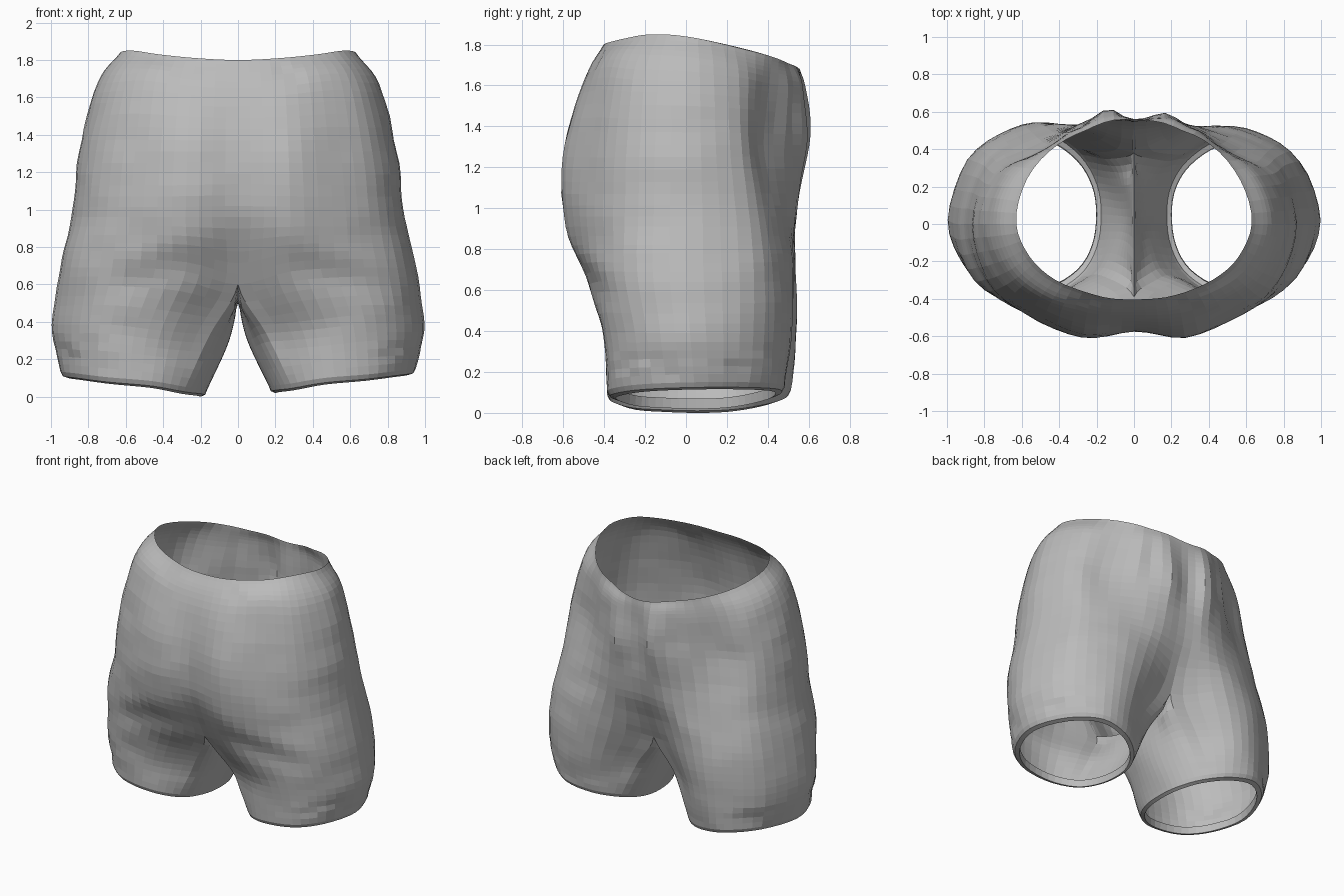
import bpy, bmesh, math
from mathutils import Vector, noise

if "Cube" in bpy.data.objects:
    bpy.data.objects.remove(bpy.data.objects["Cube"], do_unlink=True)

STEPS_DOWN, STEPS_ROUND = 6, 4
CROTCH = 4  # guide level where the trunk splits into legs

# Vertical guide curves from waist to hem, ordered front seam -> side -> back seam
front_seam = [(0, -.405, 1.79), (0, -.485, 1.64), (0, -.565, 1.3), (0, -.555, .95), (0, -.39, .59), (.15, -.28, .33), (.28, -.28, .06)]
front_panel = [(.22, -.38, 1.8), (.25, -.475, 1.65), (.27, -.59, 1.3), (.28, -.595, .95), (.28, -.495, .66), (.41, -.385, .35), (.46, -.38, .09)]
front_corner = [(.42, -.3, 1.82), (.5, -.39, 1.68), (.55, -.465, 1.3), (.58, -.485, .95), (.6, -.445, .68), (.68, -.39, .38), (.7, -.36, .11)]
front_side = [(.56, -.175, 1.84), (.67, -.25, 1.67), (.76, -.29, 1.3), (.8, -.3, .95), (.85, -.3, .68), (.89, -.25, .38), (.87, -.22, .13)]
side_seam = [(.63, 0, 1.83), (.755, 0, 1.66), (.85, 0, 1.3), (.89, 0, .95), (.95, 0, .68), (.995, .02, .38), (.95, .04, .14)]
back_side = [(.57, .24, 1.78), (.67, .26, 1.63), (.75, .27, 1.3), (.8, .31, .95), (.86, .33, .68), (.89, .33, .38), (.85, .31, .14)]
back_groove = [(.41, .42, 1.73), (.46, .41, 1.6), (.53, .38, 1.3), (.6, .44, .95), (.64, .485, .68), (.66, .49, .38), (.66, .47, .13)]
back_panel = [(.21, .52, 1.69), (.22, .55, 1.58), (.23, .56, 1.3), (.27, .53, .95), (.35, .52, .66), (.43, .5, .35), (.45, .46, .1)]
back_seam = [(0, .555, 1.66), (0, .56, 1.56), (0, .555, 1.3), (0, .52, .95), (0, .38, .58), (.16, .34, .33), (.28, .35, .07)]
OUTER = [front_seam, front_panel, front_corner, front_side, side_seam,
         back_side, back_groove, back_panel, back_seam]

# Inner leg guides from crotch to hem, ordered back -> front
INNER = [[(0, .22, .51), (.08, .2, .3), (.19, .21, .05)],
         [(0, .03, .49), (.05, .04, .29), (.165, .05, .045)],
         [(0, -.19, .51), (.08, -.12, .3), (.19, -.13, .05)]]


def spline(pts, steps, before=None, after=None):
    """Smooth curve through pts, with optional phantom end points."""
    pts = [Vector(p) for p in pts]
    ext = [before or 2 * pts[0] - pts[1]] + pts + [after or 2 * pts[-1] - pts[-2]]
    out = []
    for a, b, c, d in zip(ext, ext[1:], ext[2:], ext[3:]):
        for k in range(steps):
            t = k / steps
            out.append(b + .5 * t * (c - a + t * (2 * a - 5 * b + 4 * c - d + t * (3 * (b - c) + d - a))))
    return out + [pts[-1]]


def flip(v):
    return Vector((-v.x, v.y, v.z))


def bump(x, centre, width):
    return math.exp(-((x - centre) / width) ** 2)


def ring_rows():
    """Cross-sections of one half: open arcs on the trunk, closed rings on the leg."""
    outer = [spline(c, STEPS_DOWN) for c in OUTER]
    inner = [spline(c, STEPS_DOWN) for c in INNER]
    split = CROTCH * STEPS_DOWN
    rows = []
    for r in range(len(outer[0])):
        o = [c[r] for c in outer]
        start, end = flip(o[1]), flip(o[-2])
        if r >= split:
            i = [c[r - split] for c in inner]
            s = (r - split) / (len(outer[0]) - 1 - split)
            start, end = start.lerp(i[-1], s), end.lerp(i[0], s)
        row = spline(o, STEPS_ROUND, start, end)
        if r >= split:
            loop = spline([o[-1]] + i + [o[0]], STEPS_ROUND, o[-2], o[1])[1:-1]
            for p in loop:
                p.x = 0 if r == split else max(p.x, .01)
            row += loop
        rows.append(row)
    # Hem folded inward and up inside the leg
    hem = rows[-1]
    mid = sum(hem, Vector()) / len(hem)
    for scale, lift in ((.97, -.025), (.9, -.035), (.89, .015)):
        rows.append([Vector((mid.x + (p.x - mid.x) * scale, mid.y + (p.y - mid.y) * scale, p.z + lift)) for p in hem])
    return rows, split


def wrinkle(p):
    """Cloth folds: gathers at the waist, sags at the thigh, creases at the hem."""
    if p.z < .15:
        return p
    out = Vector((p.x - math.copysign(.45, p.x) * min(1, abs(p.x) / .45), p.y, 0))
    if out.length < .01:
        return p
    out.normalize()
    amount = .007 * noise.noise(Vector((p.x * 5, p.y * 5, p.z * 7)))
    x = abs(p.x)
    if p.y > .2:
        # The gathers are fuller on the right side
        gather = bump(p.z, 1.38, .24)
        fold = .045 * bump(p.x, -.13, .07) + .02 * bump(p.x, .17, .07)
        amount += gather * (fold - .015 * bump(x, .27, .04) + .012 * bump(x, .35, .04))
    else:
        amount -= .015 * bump(p.z, 1.72, .05) * (bump(x, .22, .03) + bump(x, .32, .03))
        sag = p.z - .7 + .25 * (x - .4)
        amount += .011 * (bump(sag, .08, .07) - bump(sag, -.06, .07)) * bump(x, .5, .3)
    crease = noise.noise(Vector((p.x * 9, p.y * 9, p.z * 12)))
    amount += .02 * crease * bump(p.z, .22, .08) * bump(x, .85, .15)
    return p + out * amount


def build_shorts():
    bm = bmesh.new()
    rows, split = ring_rows()
    arc = len(OUTER[0:-1]) * STEPS_ROUND + 1
    for side in (1, -1):
        grid = []
        for row in rows:
            line = []
            for p in row:
                q = wrinkle(Vector((p.x * side, p.y, p.z)))
                if side < 0:  # this leg hangs slightly lower and further back
                    q.z -= .02 * max(0, 1 - q.z / .5)
                    q.y += .07 * max(0, q.y) * min(1, abs(q.x) / .3) * max(0, 1 - q.z)
                if p.x == 0:
                    q.x = 0
                line.append(bm.verts.new(q))
            grid.append(line)
        for r, (top, low) in enumerate(zip(grid, grid[1:])):
            closed = r >= split
            count = len(top) if closed else arc - 1
            for k in range(count):
                n = (k + 1) % len(top) if closed else k + 1
                quad = (top[k], low[k], low[n], top[n])
                bm.faces.new(quad if side > 0 else quad[::-1])
    bmesh.ops.remove_doubles(bm, verts=bm.verts, dist=.0005)
    floor = min(v.co.z for v in bm.verts)
    bmesh.ops.translate(bm, vec=(0, 0, -floor), verts=bm.verts)
    mesh = bpy.data.meshes.new("shorts")
    bm.to_mesh(mesh)
    bm.free()
    obj = bpy.data.objects.new("shorts", mesh)
    bpy.context.collection.objects.link(obj)
    return obj


# Single plain cloth colour
cloth = bpy.data.materials.new("grey_cloth")
cloth.use_nodes = True
colour = (.5, .5, .5, 1)
cloth.diffuse_color = colour
cloth.node_tree.nodes["Principled BSDF"].inputs["Base Color"].default_value = colour

shorts = build_shorts()
shorts.data.materials.append(cloth)
